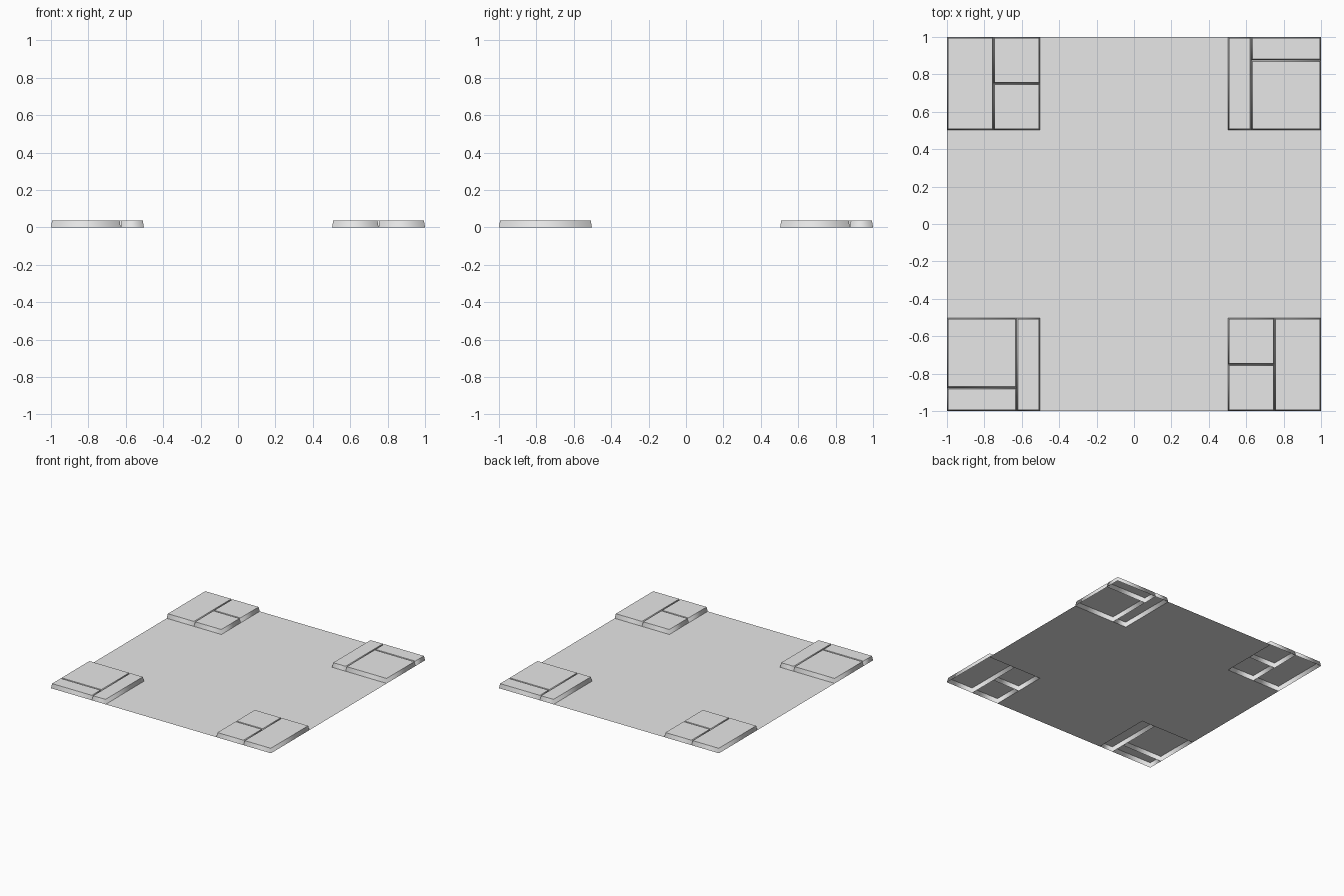
import bpy
import bmesh

cube = bpy.data.objects.get("Cube")
if cube:
    bpy.data.objects.remove(cube, do_unlink=True)

INNER, OUTER = 0.503, 1.0
HEIGHT, TAPER = 0.037, 0.006
SIZE = OUTER - INNER

stone = bpy.data.materials.new("light_grey_stone")
stone.use_nodes = True
grey = (0.8, 0.8, 0.8, 1.0)
stone.diffuse_color = grey
stone.node_tree.nodes["Principled BSDF"].inputs["Base Color"].default_value = grey


def finish(name, bm):
    mesh = bpy.data.meshes.new(name)
    bm.to_mesh(mesh)
    bm.free()
    mesh.materials.append(stone)
    obj = bpy.data.objects.new(name, mesh)
    bpy.context.collection.objects.link(obj)
    return obj


def rectangle(bm, x0, x1, y0, y1):
    corners = ((x0, y0), (x1, y0), (x1, y1), (x0, y1))
    return bm.faces.new([bm.verts.new((x, y, 0)) for x, y in corners])


def slab(bm, x0, x1, y0, y1):
    """Open-bottomed slab with sloping walls and a flat top."""
    lower = rectangle(bm, x0, x1, y0, y1)
    base = list(lower.verts)
    cx, cy = (x0 + x1) / 2, (y0 + y1) / 2
    top = []
    for v in base:
        sx = 1 if v.co.x < cx else -1
        sy = 1 if v.co.y < cy else -1
        top.append(bm.verts.new((v.co.x + sx * TAPER, v.co.y + sy * TAPER, HEIGHT)))
    bm.faces.remove(lower)
    bm.faces.new(top)
    # Walls blend round the vertical corners; the top stays flat
    for i in range(4):
        j = (i + 1) % 4
        wall = bm.faces.new((base[i], base[j], top[j], top[i]))
        wall.smooth = True
    for e in list(bm.edges):
        if e.is_boundary:
            e.smooth = True


# Cross-shaped floor, open beneath the corner slabs
bm = bmesh.new()
rectangle(bm, -INNER, INNER, -OUTER, OUTER)
for side in (-1, 1):
    a, b = sorted((side * INNER, side * OUTER))
    rectangle(bm, a, b, -INNER, INNER)
bmesh.ops.remove_doubles(bm, verts=bm.verts, dist=0.0001)
finish("floor", bm)


# Slab layouts as fractions of a corner, measured from its lower left
halves = ((0, 0.5, 0, 1), (0.5, 1, 0, 0.5), (0.5, 1, 0.5, 1))
quarters = ((0, 0.25, 0, 1), (0.25, 1, 0, 0.75), (0.25, 1, 0.75, 1))


def corner(name, layout, left, turn):
    bm = bmesh.new()
    for u0, u1, v0, v1 in layout:
        xs = [turn * (left + u * SIZE) for u in (u0, u1)]
        ys = [turn * (INNER + v * SIZE) for v in (v0, v1)]
        slab(bm, *sorted(xs), *sorted(ys))
    finish(name, bm)


# Opposite corners are half-turn copies of each other
corner("back_right_slabs", halves, -OUTER, 1)
corner("front_left_slabs", halves, -OUTER, -1)
corner("back_left_slabs", quarters, INNER, 1)
corner("front_right_slabs", quarters, INNER, -1)
